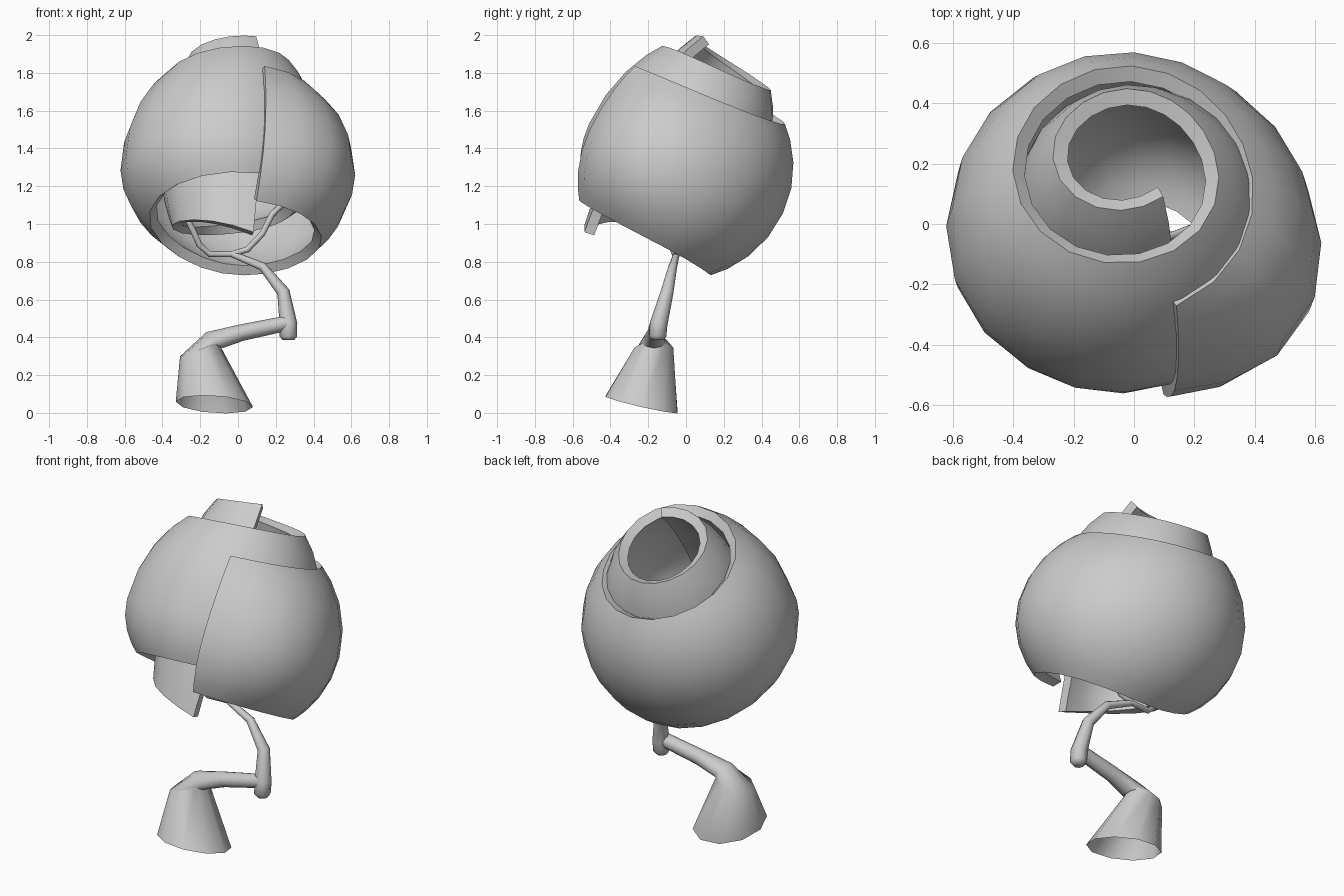
import bpy, bmesh
from math import sin, cos, pi, radians, sqrt
from mathutils import Vector, Matrix

cube = bpy.data.objects.get("Cube")
if cube:
    bpy.data.objects.remove(cube, do_unlink=True)

grey = bpy.data.materials.new("plain_grey")
grey.use_nodes = True
GREY = (0.6, 0.6, 0.6, 1)
grey.diffuse_color = GREY
grey.node_tree.nodes["Principled BSDF"].inputs["Base Color"].default_value = GREY


def make_object(name, bm, wall=0):
    """Turn a bmesh into a smooth-shaded object, thickened inwards if asked."""
    mesh = bpy.data.meshes.new(name)
    bm.to_mesh(mesh)
    bm.free()
    mesh.materials.append(grey)
    obj = bpy.data.objects.new(name, mesh)
    bpy.context.collection.objects.link(obj)
    bpy.ops.object.select_all(action='DESELECT')
    obj.select_set(True)
    bpy.context.view_layer.objects.active = obj
    if wall:
        mod = obj.modifiers.new("wall", 'SOLIDIFY')
        mod.thickness = wall
        mod.offset = -1
        bpy.ops.object.modifier_apply(modifier=mod.name)
    bpy.ops.object.shade_smooth_by_angle(angle=radians(60))
    return obj


def blend(keys, t):
    """Smooth curve through evenly spaced key values, t from 0 to 1."""
    f = t * (len(keys) - 1)
    i = min(int(f), len(keys) - 2)
    u = f - i
    b, c = keys[i], keys[i + 1]
    a = keys[i - 1] if i else 2 * b - c
    d = keys[i + 2] if i + 2 < len(keys) else 2 * c - b
    return b + 0.5 * u * (c - a + u * (2 * a - 5 * b + 4 * c - d + u * (3 * (b - c) + d - a)))


def tube(name, stations, sides=8, open_start=False):
    """Tapered tube through (centre, radius[, ring normal]) stations."""
    bm = bmesh.new()
    rings = []
    for i, s in enumerate(stations):
        before = Vector(stations[max(i - 1, 0)][0])
        after = Vector(stations[min(i + 1, len(stations) - 1)][0])
        normal = Vector(s[2]) if len(s) > 2 else after - before
        turn = Vector((0, 0, 1)).rotation_difference(normal.normalized())
        rings.append([bm.verts.new(Vector(s[0]) + turn @ Vector(
            (s[1] * cos(2 * pi * k / sides), s[1] * sin(2 * pi * k / sides), 0)))
            for k in range(sides)])
    for lo, hi in zip(rings, rings[1:]):
        for k in range(sides):
            n = (k + 1) % sides
            bm.faces.new((lo[k], lo[n], hi[n], hi[k]))
    if not open_start:
        bm.faces.new(rings[0][::-1])
    bm.faces.new(rings[-1])
    return make_object(name, bm)


# Spiral shade: a bulging band wound two turns (keys evenly spaced along it)
top_r = [.22, .27, .25, .25, .36, .40, .395, .38, .48]
top_z = [.64, .59, .54, .52, .51, .46, .41, .37, .344]
mid_r = [.37, .39, .41, .41, .40, .41, .44, .485,
         .53, .58, .62, .615, .59, .575, .60, .64, .553]
mid_z = [0, 0, 0, 0, -.03, -.05, -.02, -.09, -.06]
low_r = [.34, .36, .25, .28, .47, .48, .37, .44, .435]
low_z = [-.565, -.41, -.31, -.29, -.28, -.34, -.484, -.46, -.427]
STEPS, ROWS = 40, 8
place = Matrix.Translation((0, 0, 1.33)) @ Matrix.Rotation(radians(-25), 4, 'X')

bm = bmesh.new()
columns = []
for i in range(STEPS + 1):
    t = i / STEPS
    middle, middle_z = blend(mid_r, t), blend(mid_z, t)
    column = []
    for j in range(ROWS + 1):
        s = sin((2 * j / ROWS - 1) * pi * 0.4) / sin(pi * 0.4)
        end_r, end_z = (blend(top_r, t), blend(top_z, t)) if s > 0 else \
                       (blend(low_r, t), blend(low_z, t))
        r = sqrt(middle ** 2 + (end_r ** 2 - middle ** 2) * s * s)
        z = middle_z + abs(s) * (end_z - middle_z)
        # the cut ends lean slightly round the axis
        angle = radians(-70 - 5 * t + s * (6 - 4 * t)) - 4 * pi * t
        column.append(bm.verts.new(place @ Vector((r * cos(angle), r * sin(angle), z))))
    columns.append(column)
for a, b in zip(columns, columns[1:]):
    for j in range(ROWS):
        bm.faces.new((a[j], a[j + 1], b[j + 1], b[j]))
make_object("spiral_shade", bm, wall=0.055)

# Flared hollow foot that bends into the lower arm
tube("foot_and_lower_arm", [
    ((-.125, -.235, .045), .205, (.07, .23, 1)),
    ((-.205, -.17, .335), .108, (-.35, 0, 1)),
    ((-.125, -.17, .385), .06, (.7, 0, .7)),
    ((.02, -.16, .425), .044),
    ((.26, -.15, .475), .04)], 10, open_start=True)

# Upper arm rising from the rounded elbow and tapering
tube("upper_arm", [
    ((.267, -.15, .385), .03, (0, 0, 1)),
    ((.267, -.15, .405), .046, (0, 0, 1)),
    ((.267, -.145, .47), .047),
    ((.24, -.10, .64), .034),
    ((.13, -.07, .775), .023),
    ((-.03, -.05, .84), .017)])

# Fork prongs that carry the shade
tube("left_prong", [
    ((-.04, -.05, .838), .016),
    ((.05, -.05, .865), .016),
    ((.13, -.04, .95), .016),
    ((.18, -.02, 1.05), .016),
    ((.25, 0, 1.12), .015)])
tube("right_prong", [
    ((-.02, -.05, .84), .016, (-1, 0, 0)),
    ((-.15, -.06, .84), .016, (-1, 0, .2)),
    ((-.205, -.08, .89), .016),
    ((-.24, -.10, .97), .016),
    ((-.31, -.11, 1.10), .015)])
